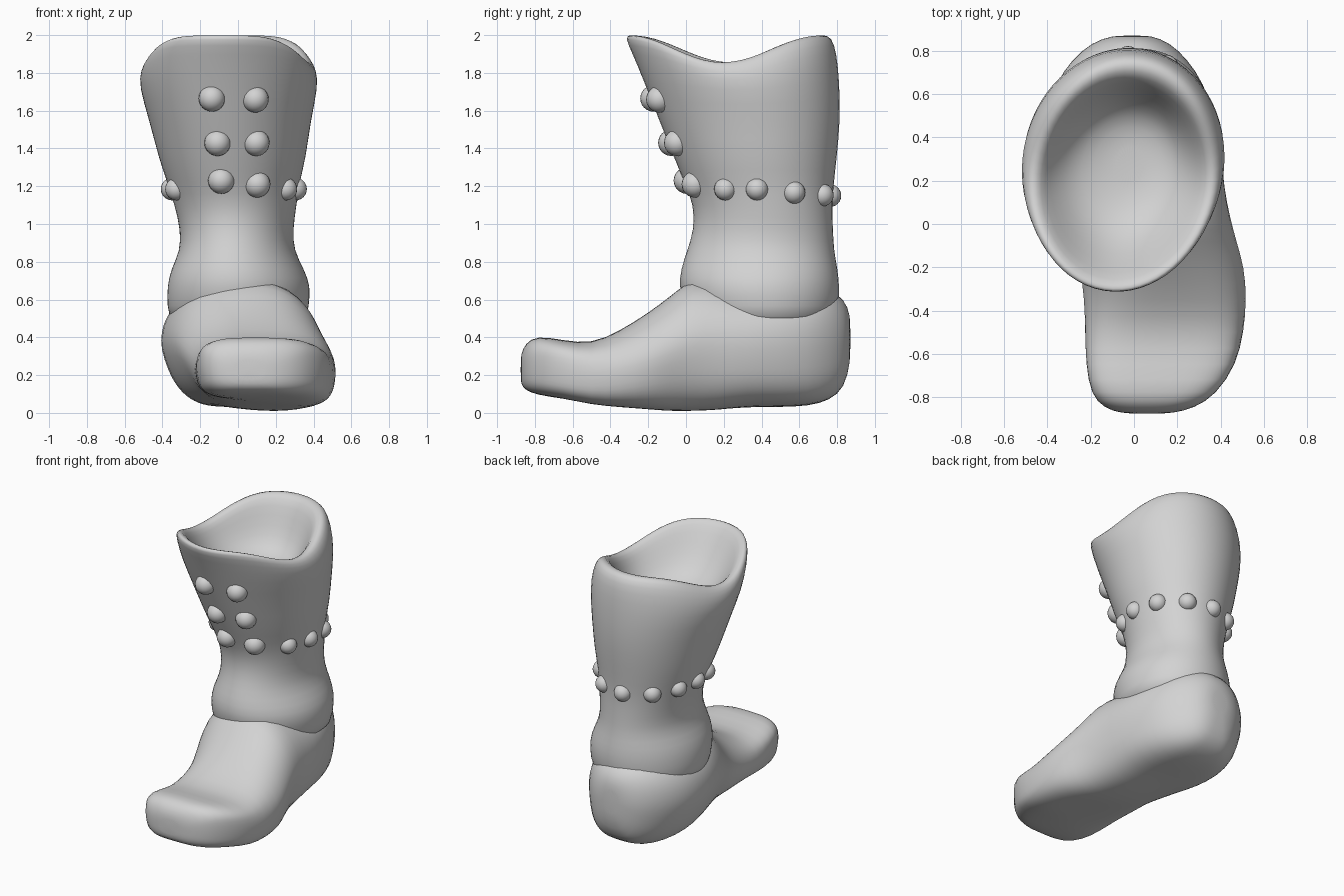
import bpy, bmesh, math
from mathutils import Vector

if "Cube" in bpy.data.objects:
    bpy.data.objects.remove(bpy.data.objects["Cube"])

grey = bpy.data.materials.new("plain grey")
grey.diffuse_color = (0.65, 0.65, 0.65, 1)
grey.use_nodes = True
grey.node_tree.nodes["Principled BSDF"].inputs["Base Color"].default_value = grey.diffuse_color
N = 32


def loft(name, rings, subsurf=1):
    """Skin a list of closed rings and cap both ends."""
    bm = bmesh.new()
    vs = [[bm.verts.new(p) for p in r] for r in rings]
    for a, b in zip(vs, vs[1:]):
        for i in range(N):
            j = (i + 1) % N
            bm.faces.new((a[i], a[j], b[j], b[i]))
    for r in (vs[0], vs[-1]):
        c = bm.verts.new(sum((v.co for v in r), Vector()) / N)
        for i in range(N):
            bm.faces.new((r[i], r[(i + 1) % N], c))
    bmesh.ops.recalc_face_normals(bm, faces=bm.faces)
    me = bpy.data.meshes.new(name)
    bm.to_mesh(me)
    bm.free()
    me.materials.append(grey)
    me.shade_smooth()
    ob = bpy.data.objects.new(name, me)
    bpy.context.collection.objects.link(ob)
    m = ob.modifiers.new("smooth", 'SUBSURF')
    m.levels = m.render_levels = subsurf
    return ob


def spow(v, e):
    return math.copysign(abs(v) ** e, v)


# shaft levels: z, xmin, xmax, ymin, ymax, rim wave height
LEVELS = [
    (0.45, -.36, .36, .04, .78, 0),
    (0.57, -.375, .375, -.01, .81, 0),
    (0.67, -.375, .385, -.04, .815, 0),
    (0.76, -.355, .35, -.03, .805, 0),
    (0.86, -.305, .295, .005, .785, 0),
    (0.97, -.305, .29, .04, .78, 0),
    (1.10, -.335, .31, .04, .775, 0),
    (1.22, -.375, .325, -.01, .785, 0),
    (1.35, -.42, .36, -.065, .80, 0),
    (1.55, -.47, .385, -.145, .82, 0),
    (1.74, -.525, .425, -.225, .815, .015),
    (1.86, -.515, .415, -.29, .80, .05),
    (1.915, -.49, .39, -.325, .775, .07),
    # inside of the opening
    (1.93, -.465, .365, -.305, .735, .075),
    (1.915, -.43, .33, -.265, .68, .07),
    (1.83, -.39, .29, -.19, .63, .045),
    (1.73, -.33, .24, -.09, .57, .01),
    (1.66, -.25, .18, .02, .50, 0),
    (1.63, -.12, .08, .15, .40, 0),
]


def shaft_point(lv, t):
    """Skewed oval, point at angle t."""
    z, x0, x1, y0, y1, wave = lv
    c, s = math.cos(t), math.sin(t)
    return Vector(((x0 + x1) / 2 + c * (x1 - x0) / 2 + .09 * s * (y1 - y0) / 2,
                   (y0 + y1) / 2 + s * (y1 - y0) / 2 - .05 * c * (x1 - x0) / 2,
                   z + wave * (1 - 2 * abs(c) ** 5)))


loft("shaft", [[shaft_point(l, 2 * math.pi * i / N) for i in range(N)] for l in LEVELS])

# foot stations: y, centre x, half width, bottom, top, squareness, top taper
FOOT = [
    (-.875, .06, .12, .15, .31, 2.4, 0),
    (-.85, .07, .21, .12, .37, 2.8, 0),
    (-.79, .09, .29, .095, .41, 3.6, 0),
    (-.65, .125, .35, .075, .385, 3.8, 0),
    (-.50, .14, .37, .055, .365, 3.2, .05),
    (-.35, .145, .38, .04, .435, 2.8, .15),
    (-.20, .13, .385, .025, .53, 2.4, .2),
    (-.08, .09, .39, .015, .62, 2.4, .2),
    (.03, .055, .395, .015, .715, 2.3, .15),
    (.17, .02, .40, .02, .70, 2.4, .05),
    (.32, .0, .41, .03, .65, 2.5, 0),
    (.50, -.02, .395, .03, .66, 2.6, 0),
    (.65, -.02, .345, .035, .67, 2.6, 0),
    (.76, -.02, .27, .065, .66, 2.5, 0),
    (.84, -.015, .18, .13, .60, 2.3, 0),
    (.87, -.01, .09, .27, .52, 2, 0),
]
rings = []
for y, xc, w, zb, zt, n, tp in FOOT:
    ring = []
    for i in range(N):
        t = 2 * math.pi * i / N
        m = n + .9 * (math.sin(t) < 0)                     # flatter sole
        u, v = spow(math.cos(t), 2 / m), spow(math.sin(t), 2 / m)
        side = 1 if u < 0 else .4                          # inner side of the sole is narrower
        k = 1 + (.08 if y < -.1 else .25) * side * min(v, 0) - tp * max(v, 0)
        tilt = .03 * u * min(v, 0) if -.6 < y < .3 else 0  # outer sole edge is lowest
        ring.append((xc + w * u * k, y, (zb + zt) / 2 + v * (zt - zb) / 2 + tilt))
    rings.append(ring)
loft("foot", rings)


def surface(z):
    """Interpolated shaft outline at a height."""
    for a, b in zip(LEVELS, LEVELS[1:12]):
        if a[0] <= z <= b[0]:
            f = (z - a[0]) / (b[0] - a[0])
            return [p + f * (q - p) for p, q in zip(a, b)]


def stud(name, z, t, r):
    """Round stud slightly sunk into the shaft at angle t."""
    p = shaft_point(surface(z), t)
    p -= Vector((math.cos(t), math.sin(t), 0)) * .016
    p.z = z
    bpy.ops.mesh.primitive_uv_sphere_add(segments=20, ring_count=12, radius=r, location=p)
    ob = bpy.context.object
    ob.name = name
    ob.data.materials.append(grey)
    bpy.ops.object.shade_smooth()


# two columns of buttons on the front
for x, z in ((-.14, 1.665), (.095, 1.66), (-.11, 1.43), (.1, 1.43), (-.09, 1.23), (.105, 1.21)):
    _, x0, x1, y0, y1, _ = surface(z)
    x += .045 * (y1 - y0)
    stud("front_button", z, -math.acos((2 * x - x0 - x1) / (x1 - x0)), .07)

# ring of studs around the ankle
for deg in (-27, 0, 31, 65, 98, 132, 160, 184, 208):
    t = math.radians(deg)
    stud("ankle_stud", 1.185 - .035 * max(math.sin(t), 0), t, .06)
